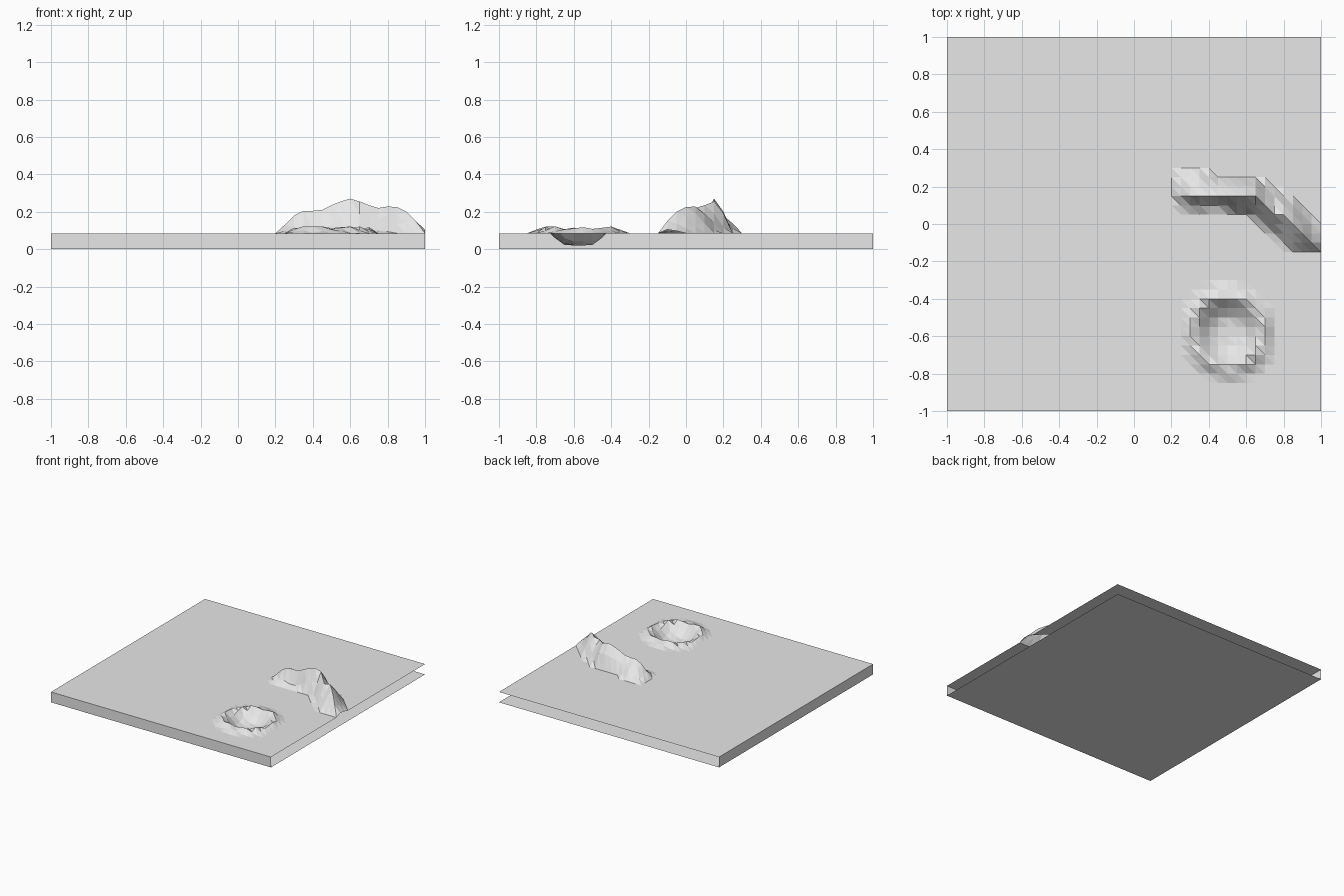
import bpy, bmesh, math, random

if "Cube" in bpy.data.objects:
    bpy.data.objects.remove(bpy.data.objects["Cube"])

random.seed(4)
TOP = 0.085      # level of the flat ground
N, STEP = 40, 0.05

stone = bpy.data.materials.new("plain grey")
stone.diffuse_color = (0.8, 0.8, 0.8, 1)
stone.use_nodes = True
stone.node_tree.nodes["Principled BSDF"].inputs["Base Color"].default_value = stone.diffuse_color

# ridge stations: x, crest height, south foot y, crest y, north foot y
RIDGE = [
    (0.20, 0.085, 0.10, 0.15, 0.30), (0.25, 0.13, 0.08, 0.15, 0.30),
    (0.30, 0.18, 0.08, 0.15, 0.30), (0.35, 0.205, 0.08, 0.15, 0.30),
    (0.40, 0.205, 0.09, 0.15, 0.27), (0.45, 0.21, 0.09, 0.15, 0.25),
    (0.50, 0.235, 0.08, 0.15, 0.25), (0.55, 0.255, 0.05, 0.15, 0.25),
    (0.60, 0.27, 0.05, 0.15, 0.25), (0.65, 0.255, 0.03, 0.15, 0.25),
    (0.70, 0.235, -0.02, 0.10, 0.22), (0.75, 0.22, -0.06, 0.05, 0.20),
    (0.80, 0.228, -0.11, 0.05, 0.16), (0.85, 0.225, -0.15, 0.00, 0.14),
    (0.90, 0.20, -0.15, -0.05, 0.09), (0.95, 0.15, -0.15, -0.10, 0.05),
    (1.00, 0.105, -0.15, -0.10, 0.00),
]
STATIONS = {round(r[0] / STEP): r[1:] for r in RIDGE}

# crater profile: radius, height
CRATER = [(0, 0.02), (0.07, 0.02), (0.11, 0.045), (0.15, 0.083),
          (0.185, 0.125), (0.21, 0.115), (0.25, TOP)]


def ridge_height(x, y):
    station = STATIONS.get(round(x / STEP))
    if not station:
        return 0
    h, south, crest, north = station
    if not south < y < north:
        return 0
    if y <= crest:
        k = (y - south) / (crest - south)
    else:
        k = 1 - ((y - crest) / (north - crest)) ** 1.4
    return (h - TOP) * k


def crater_height(x, y):
    r = math.hypot(x - 0.5, y + 0.575)
    for (r0, z0), (r1, z1) in zip(CRATER, CRATER[1:]):
        if r0 <= r < r1:
            z = z0 + (z1 - z0) * (r - r0) / (r1 - r0) - TOP
            return z * random.uniform(0.75, 1.1) if z > 0 else z
    return 0


def finish(name, bm):
    mesh = bpy.data.meshes.new(name)
    bm.to_mesh(mesh)
    bm.free()
    mesh.materials.append(stone)
    bpy.context.collection.objects.link(bpy.data.objects.new(name, mesh))


# ground sheet with ridge and crater, every cell split on the same diagonal
bm = bmesh.new()
grid = []
for i in range(N + 1):
    column = []
    for j in range(N + 1):
        x, y = -1 + i * STEP, -1 + j * STEP
        column.append(bm.verts.new((x, y, TOP + ridge_height(x, y) + crater_height(x, y))))
    grid.append(column)
for i in range(N):
    for j in range(N):
        a, b = grid[i][j], grid[i + 1][j]
        c, d = grid[i + 1][j + 1], grid[i][j + 1]
        bm.faces.new((a, b, d))
        bm.faces.new((b, c, d))
finish("terrain", bm)


def sheet(name, corners):
    bm = bmesh.new()
    bm.faces.new([bm.verts.new(p) for p in corners])
    finish(name, bm)


# underside and the two closed edges; the right and back edges stay open
sheet("bottom_sheet", [(-1, -1, 0), (-1, 1, 0), (1, 1, 0), (1, -1, 0)])
sheet("front_wall", [(-1, -1, 0), (1, -1, 0), (1, -1, TOP), (-1, -1, TOP)])
sheet("left_wall", [(-1, 1, 0), (-1, -1, 0), (-1, -1, TOP), (-1, 1, TOP)])
